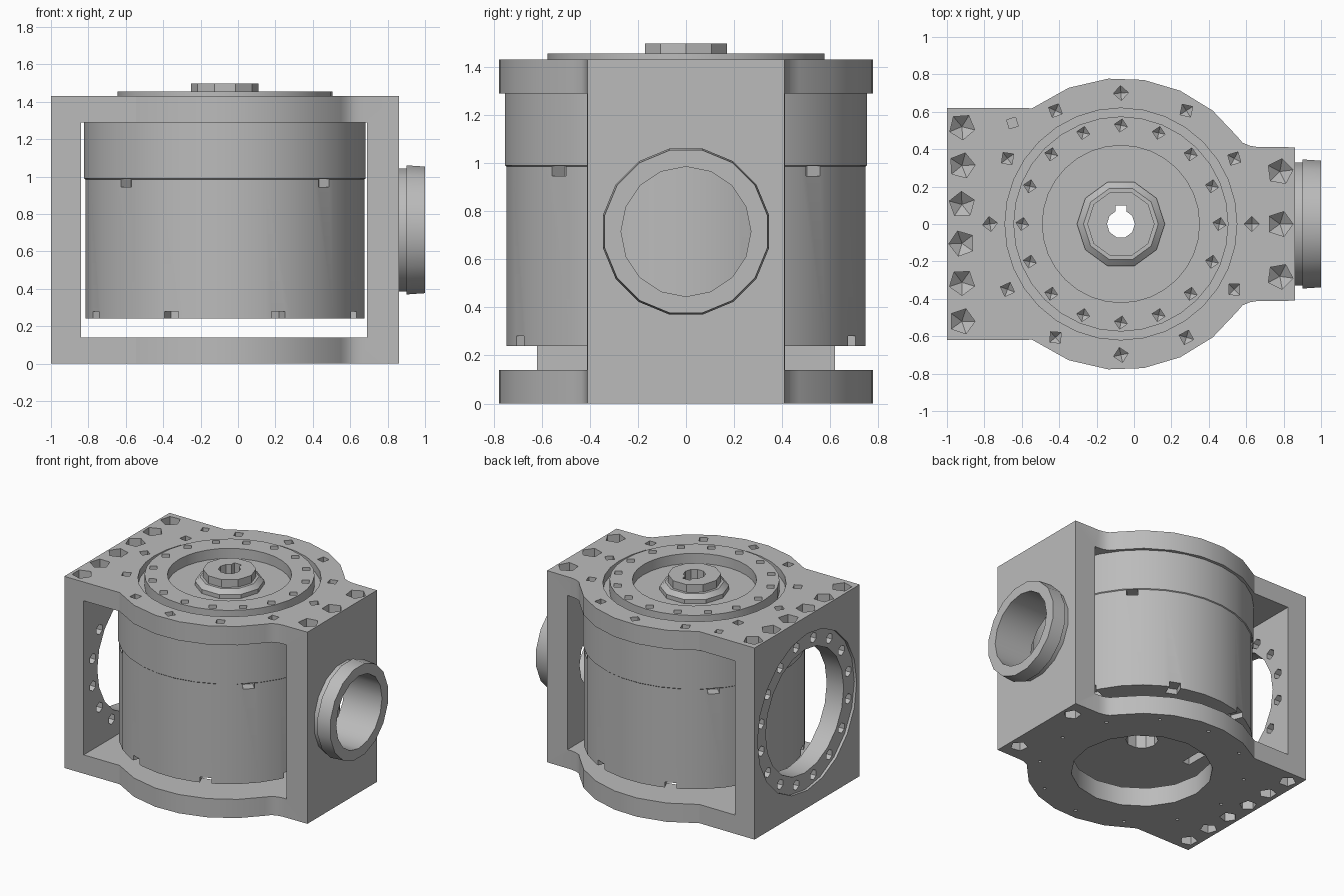
import bpy, bmesh
from math import sin, cos, pi, radians
from mathutils import Matrix, Vector

if "Cube" in bpy.data.objects:
    bpy.data.objects.remove(bpy.data.objects["Cube"], do_unlink=True)

CX, MID, TOP = -0.07, 0.715, 1.43

grey = bpy.data.materials.new("machined grey")
grey.use_nodes = True
grey.diffuse_color = (0.5, 0.5, 0.5, 1)
grey.node_tree.nodes["Principled BSDF"].inputs["Base Color"].default_value = (0.5, 0.5, 0.5, 1)


def place(x, y, z, along="z"):
    """Placement matrix whose local z runs along the given axis."""
    turn = {"z": Matrix(), "-z": Matrix.Rotation(pi, 4, "X"),
            "x": Matrix.Rotation(pi / 2, 4, "Y")}[along]
    return Matrix.Translation((x, y, z)) @ turn


def lathe(bm, profile, sides, mat, phase=0.0):
    """Closed solid of revolution from (radius, height) pairs."""
    rings = []
    for r, h in profile:
        count = sides if r > 0 else 1
        rings.append([bm.verts.new(mat @ Vector((r * cos(phase + 2 * pi * i / sides),
                                                 r * sin(phase + 2 * pi * i / sides), h)))
                      for i in range(count)])
    for a, b in zip(rings, rings[1:]):
        for i in range(sides):
            j = (i + 1) % sides
            if len(b) == 1:
                bm.faces.new((a[i], a[j], b[0]))
            else:
                bm.faces.new((a[i], a[j], b[j], b[i]))
    for ring in (rings[0], rings[-1]):
        if len(ring) > 1:
            bm.faces.new(ring)


def box(bm, lo, hi, turn=Matrix()):
    lo, hi = Vector(lo), Vector(hi)
    scale = Matrix.Diagonal((*(hi - lo), 1))
    bmesh.ops.create_cube(bm, size=1, matrix=turn @ Matrix.Translation((lo + hi) / 2) @ scale)


def finish(bm, name):
    bmesh.ops.recalc_face_normals(bm, faces=bm.faces)
    mesh = bpy.data.meshes.new(name)
    bm.to_mesh(mesh)
    bm.free()
    mesh.materials.append(grey)
    obj = bpy.data.objects.new(name, mesh)
    bpy.context.collection.objects.link(obj)
    return obj


def cut(obj, build):
    """Subtract the solids that build() adds to an empty bmesh."""
    bm = bmesh.new()
    build(bm)
    cutter = finish(bm, "cutter")
    cutter.hide_render = True
    mod = obj.modifiers.new("cut", "BOOLEAN")
    mod.operation, mod.solver, mod.object = "DIFFERENCE", "EXACT", cutter
    bpy.context.view_layer.objects.active = obj
    bpy.ops.object.modifier_apply(modifier=mod.name)
    bpy.data.objects.remove(cutter, do_unlink=True)


def smooth(obj, angle=28):
    bpy.ops.object.select_all(action="DESELECT")
    obj.select_set(True)
    bpy.context.view_layer.objects.active = obj
    bpy.ops.object.shade_smooth_by_angle(angle=radians(angle))


def ring(count, radius, start=0.0):
    for i in range(count):
        a = start + 2 * pi * i / count
        yield radius * cos(a), radius * sin(a)


def blind(r, depth):
    """Drilled hole profile with a pointed bottom."""
    return [(r, -0.05), (r, depth), (0, depth + r * 0.8)]


# frame: rounded outline raised to full height, then hollowed
half = [(-1, 0.62)]
half += [(CX + 0.78 * cos(radians(a)), 0.78 * sin(radians(a))) for a in (127.5, 111, 95, 81, 66, 51)]
half += [(0.55, 0.47), (0.58, 0.435), (0.62, 0.418), (0.66, 0.412), (0.86, 0.41)]
outline = half + [(x, -y) for x, y in reversed(half)]
bm = bmesh.new()
base = bm.faces.new([bm.verts.new((x, y, 0)) for x, y in outline])
up = bmesh.ops.extrude_face_region(bm, geom=[base])["geom"]
bmesh.ops.translate(bm, verts=[v for v in up if isinstance(v, bmesh.types.BMVert)], vec=(0, 0, TOP))
frame = finish(bm, "frame")


def frame_openings(bm):
    box(bm, (-0.84, -2, 0.14), (0.69, 2, 1.29))


def frame_round_cuts(bm):
    lathe(bm, [(0.48, -0.1), (0.48, 0.2)], 16, place(CX, 0, 0))
    lathe(bm, [(0.62, 1.37), (0.62, 1.6)], 32, place(CX, 0, 0))
    lathe(bm, [(0.585, -1.1), (0.585, -0.98), (0.46, -0.98), (0.46, -0.8)], 20, place(0, 0, MID, "x"))
    lathe(bm, [(0.27, 0.6), (0.27, 1.1)], 16, place(0, 0, MID, "x"))


def frame_bolt_holes(bm):
    for i in range(6):
        y = -0.52 + 0.208 * i
        lathe(bm, blind(0.07, 0.08), 5, place(-0.92, y, TOP, "-z"), 0.3 * i)
        lathe(bm, blind(0.06, 0.08), 5, place(-0.92, y, 0), 0.3 * i)
    for y in (-0.28, 0, 0.28):
        lathe(bm, blind(0.07, 0.08), 5, place(0.78, y, TOP, "-z"), y * 4)
        if y:
            lathe(bm, blind(0.06, 0.08), 5, place(0.78, y, 0), y * 4)
    for i, (x, y) in enumerate(ring(12, 0.7)):
        lathe(bm, blind(0.04, 0.07), 4, place(CX + x, y, TOP, "-z"), 0.5 * i)
        lathe(bm, blind(0.014, 0.04), 4, place(CX + x, y, 0))
    lathe(bm, [(0.035, -0.05), (0.035, 0.03)], 4, place(-0.65, 0.54, TOP, "-z"), 0.5)
    for y, z in ring(16, 0.522, pi / 16):
        lathe(bm, [(0.038, -1.1), (0.038, -0.8)], 6, place(0, y, MID + z, "x"))


def keyed_bore(bm):
    lathe(bm, [(0.075, -0.1), (0.075, 1.7)], 10, place(CX, 0, 0))


def key_slot(bm):
    box(bm, (CX - 0.03, 0, -0.1), (CX + 0.03, 0.1, 1.7))


for step in (frame_openings, frame_round_cuts, frame_bolt_holes, keyed_bore, key_slot):
    cut(frame, step)
smooth(frame)

# drum with a slightly wider upper band
bm = bmesh.new()
lathe(bm, [(0.75, 0.24), (0.75, 0.985), (0.756, 0.99), (0.756, 1.292)], 32, place(CX, 0, 0), pi / 32)
drum = finish(bm, "drum")


def drum_notches(bm):
    for i in range(4):
        turn = Matrix.Translation((CX, 0, 0)) @ Matrix.Rotation(pi / 4 + i * pi / 2, 4, "Z")
        box(bm, (0.67, -0.04, 0.945), (0.85, 0.04, 0.987), turn)
    for i in range(8):
        turn = Matrix.Translation((CX, 0, 0)) @ Matrix.Rotation(pi / 8 + i * pi / 4, 4, "Z")
        box(bm, (0.66, -0.04, 0.1), (0.85, 0.04, 0.28), turn)
    box(bm, (CX - 0.46, -0.05, 0.1), (CX - 0.4, 0.12, 0.36))
    lathe(bm, [(0.11, 0.1), (0.11, 0.4)], 10, place(CX, 0, 0))


for step in (drum_notches, keyed_bore, key_slot):
    cut(drum, step)
smooth(drum)

# round top cover with a sunken centre
bm = bmesh.new()
lathe(bm, [(0.575, 1.36), (0.575, 1.455), (0.42, 1.455), (0.42, 1.38)], 32, place(CX, 0, 0))
cover = finish(bm, "top_cover")


def cover_holes(bm):
    for x, y in ring(16, 0.527):
        lathe(bm, blind(0.035, 0.04), 4, place(CX + x, y, 1.455, "-z"), 0.2)


for step in (cover_holes, keyed_bore, key_slot):
    cut(cover, step)
smooth(cover)

# stepped shaft hub
bm = bmesh.new()
lathe(bm, [(0.235, 1.37), (0.235, 1.41), (0.2, 1.44), (0.18, 1.44), (0.18, 1.497)], 10, place(CX, 0, 0))
hub = finish(bm, "shaft_hub")
for step in (keyed_bore, key_slot):
    cut(hub, step)
smooth(hub)

# side port with a collar
bm = bmesh.new()
lathe(bm, [(0.335, 0.85), (0.335, 0.9), (0.352, 0.9), (0.345, 1.0)], 16, place(0, 0, MID, "x"), pi / 16)
port = finish(bm, "side_port")
cut(port, lambda b: lathe(b, [(0.27, 0.6), (0.27, 1.1)], 16, place(0, 0, MID, "x")))
smooth(port)
